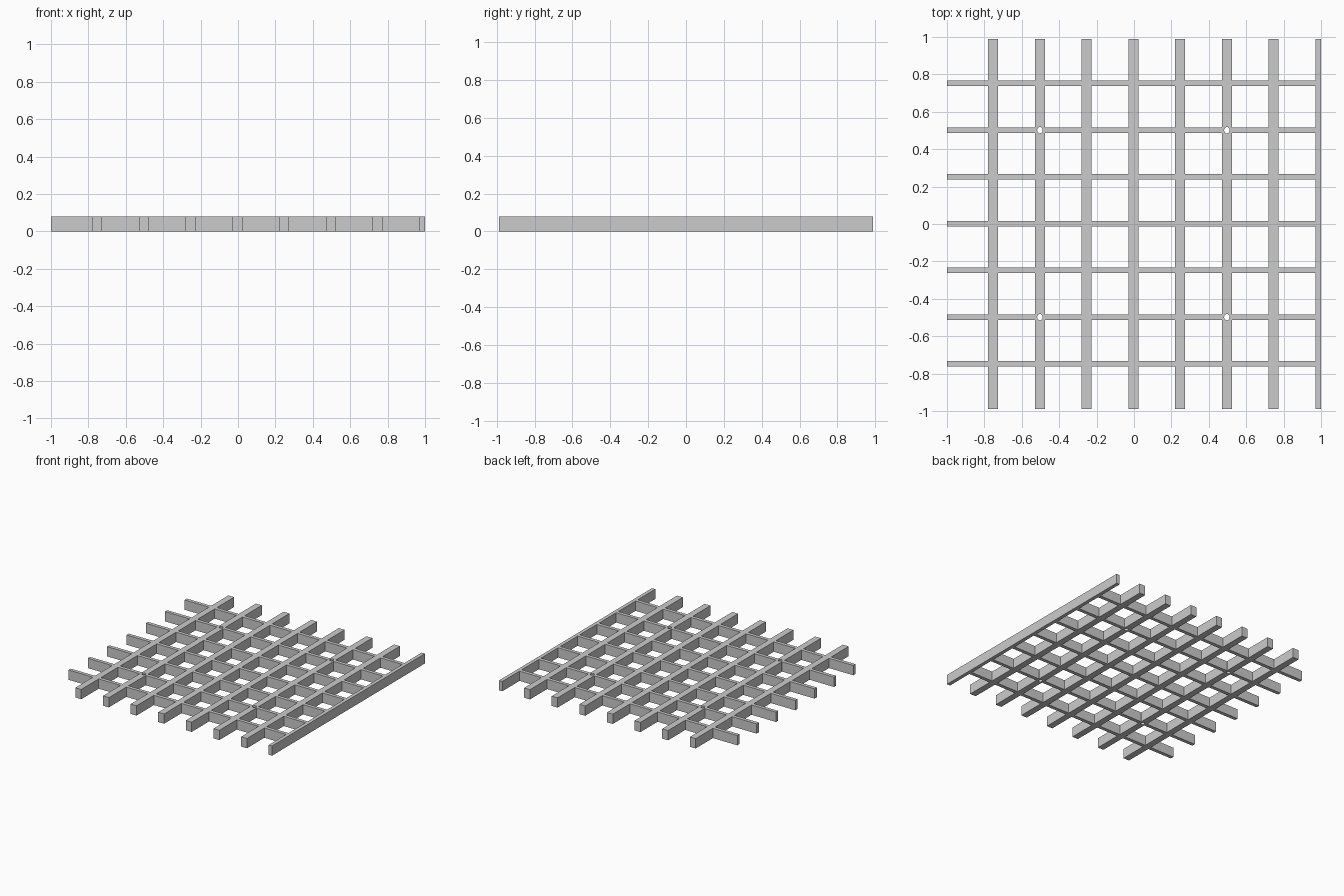
import bpy
import bmesh
from mathutils import Matrix

if "Cube" in bpy.data.objects:
    bpy.data.objects.remove(bpy.data.objects["Cube"])

H = 0.08          # lattice height
HALF_Y = 0.988    # half length of the rails
PITCH = 0.2499    # spacing of rails and crossbars

grey = bpy.data.materials.new("light grey")
grey.diffuse_color = (0.6, 0.6, 0.6, 1)
grey.use_nodes = True
grey.node_tree.nodes["Principled BSDF"].inputs["Base Color"].default_value = grey.diffuse_color


def add_box(bm, x0, x1, y0, y1):
    m = (Matrix.Translation(((x0 + x1) / 2, (y0 + y1) / 2, H / 2))
         @ Matrix.Diagonal((x1 - x0, y1 - y0, H, 1)))
    bmesh.ops.create_cube(bm, size=1, matrix=m)


def add_cylinder(bm, x, y, rx, ry, height):
    m = Matrix.Translation((x, y, H / 2)) @ Matrix.Diagonal((rx, ry, 1, 1))
    bmesh.ops.create_cone(bm, cap_ends=True, segments=24, radius1=1,
                          radius2=1, depth=height, matrix=m)


def finish(bm, name):
    me = bpy.data.meshes.new(name)
    bm.to_mesh(me)
    bm.free()
    me.materials.append(grey)
    ob = bpy.data.objects.new(name, me)
    bpy.context.collection.objects.link(ob)
    return ob


def combine(target, tool, operation):
    mod = target.modifiers.new(tool.name, 'BOOLEAN')
    mod.operation = operation
    mod.solver = 'EXACT'
    mod.object = tool
    bpy.context.view_layer.objects.active = target
    bpy.ops.object.modifier_apply(modifier=mod.name)
    bpy.data.objects.remove(tool)


rail_x = [-0.753 + i * PITCH for i in range(7)]
bar_y = [-0.748 + i * PITCH for i in range(7)]

# Wide rails, plus the narrow one along the right edge
bm = bmesh.new()
for x in rail_x:
    add_box(bm, x - 0.0265, x + 0.0265, -HALF_Y, HALF_Y)
add_box(bm, 0.97, 1.0, -HALF_Y, HALF_Y)
lattice = finish(bm, "lattice")

# Thin crossbars ending inside the right rail
bm = bmesh.new()
for y in bar_y:
    add_box(bm, -1.0, 0.985, y - 0.0145, y + 0.0145)
combine(lattice, finish(bm, "crossbars"), 'UNION')

# Round bosses and screw holes at four crossings
spots = [(rail_x[i], bar_y[j]) for i in (1, 5) for j in (1, 5)]
bm = bmesh.new()
for x, y in spots:
    add_cylinder(bm, x, y, 0.032, 0.032, H)
combine(lattice, finish(bm, "bosses"), 'UNION')
bm = bmesh.new()
for x, y in spots:
    add_cylinder(bm, x, y, 0.0145, 0.017, H * 2)
combine(lattice, finish(bm, "screw_holes"), 'DIFFERENCE')
